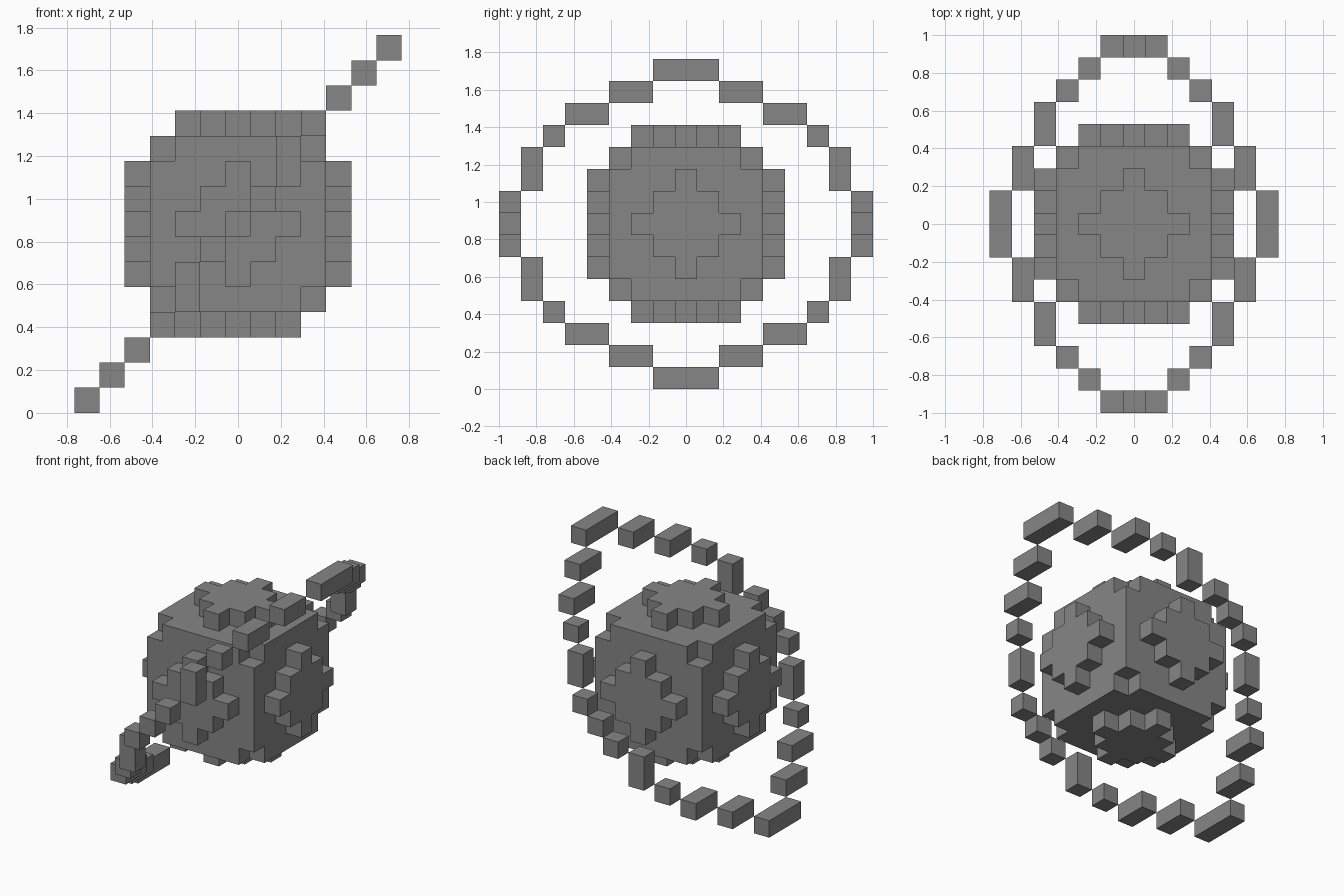
import bpy
import bmesh
from mathutils import Matrix, Vector

U = 2 / 17            # size of one cube
CENTRE_Z = 7.5 * U

cube = bpy.data.objects.get("Cube")
if cube:
    bpy.data.objects.remove(cube, do_unlink=True)

grey = bpy.data.materials.new("stone_grey")
grey.use_nodes = True
colour = (0.24, 0.24, 0.24, 1)
grey.diffuse_color = colour
grey.node_tree.nodes["Principled BSDF"].inputs["Base Color"].default_value = colour


def finish(name, bm):
    """Turn a mesh in cube units into a named object."""
    bmesh.ops.recalc_face_normals(bm, faces=bm.faces)
    bmesh.ops.scale(bm, vec=(U, U, U), verts=bm.verts)
    mesh = bpy.data.meshes.new(name)
    bm.to_mesh(mesh)
    bm.free()
    mesh.materials.append(grey)
    obj = bpy.data.objects.new(name, mesh)
    obj.location.z = CENTRE_Z
    bpy.context.collection.objects.link(obj)
    return obj


def add_box(bm, low, high):
    """Box covering the cells from low to high, inclusive."""
    low, high = Vector(low), Vector(high)
    size = high - low + Vector((1, 1, 1))
    place = Matrix.Translation((low + high) / 2) @ Matrix.Diagonal((*size, 1))
    bmesh.ops.create_cube(bm, size=1, matrix=place)


def in_planet(cell):
    """Block with its corners removed, and a stepped cap on each side."""
    a, b, c = sorted(abs(v) for v in cell)
    if c <= 3:
        return a < 3
    return c == 4 and a + b <= 2


# Planet: only the outer faces of the filled cells
bm = bmesh.new()
span = range(-4, 5)
for cell in ((x, y, z) for x in span for y in span for z in span):
    if not in_planet(cell):
        continue
    for axis in range(3):
        for sign in (-1, 1):
            step = Vector((0, 0, 0))
            step[axis] = sign
            if in_planet(Vector(cell) + step):
                continue
            p, q = Vector((0, 0, 0)), Vector((0, 0, 0))
            p[(axis + 1) % 3] = q[(axis + 2) % 3] = 0.5
            mid = Vector(cell) + step / 2
            corners = [mid - p - q, mid + p - q, mid + p + q, mid - p + q]
            if sign < 0:
                corners.reverse()
            bm.faces.new([bm.verts.new(v) for v in corners])
bmesh.ops.remove_doubles(bm, verts=bm.verts, dist=0.01)
finish("planet", bm)

# Tilted ring: stepped bars, repeated in each quarter
bars = [
    ((5, 2, 6), (5, 3, 6)),
    ((4, 4, 5), (4, 5, 5)),
    ((3, 6, 4), (3, 6, 4)),
    ((2, 7, 2), (2, 7, 3)),
    ((1, 8, 1), (1, 8, 1)),
]
bm = bmesh.new()
for tilt in (-1, 1):
    add_box(bm, (tilt * 6, -1, tilt * 7), (tilt * 6, 1, tilt * 7))
    add_box(bm, (0, tilt * 8, 0), (0, tilt * 8, 0))
    for side in (-1, 1):
        for start, end in bars:
            ends = [(x * tilt, y * side, z * tilt) for x, y, z in (start, end)]
            add_box(bm, [min(v) for v in zip(*ends)], [max(v) for v in zip(*ends)])
finish("ring", bm)
